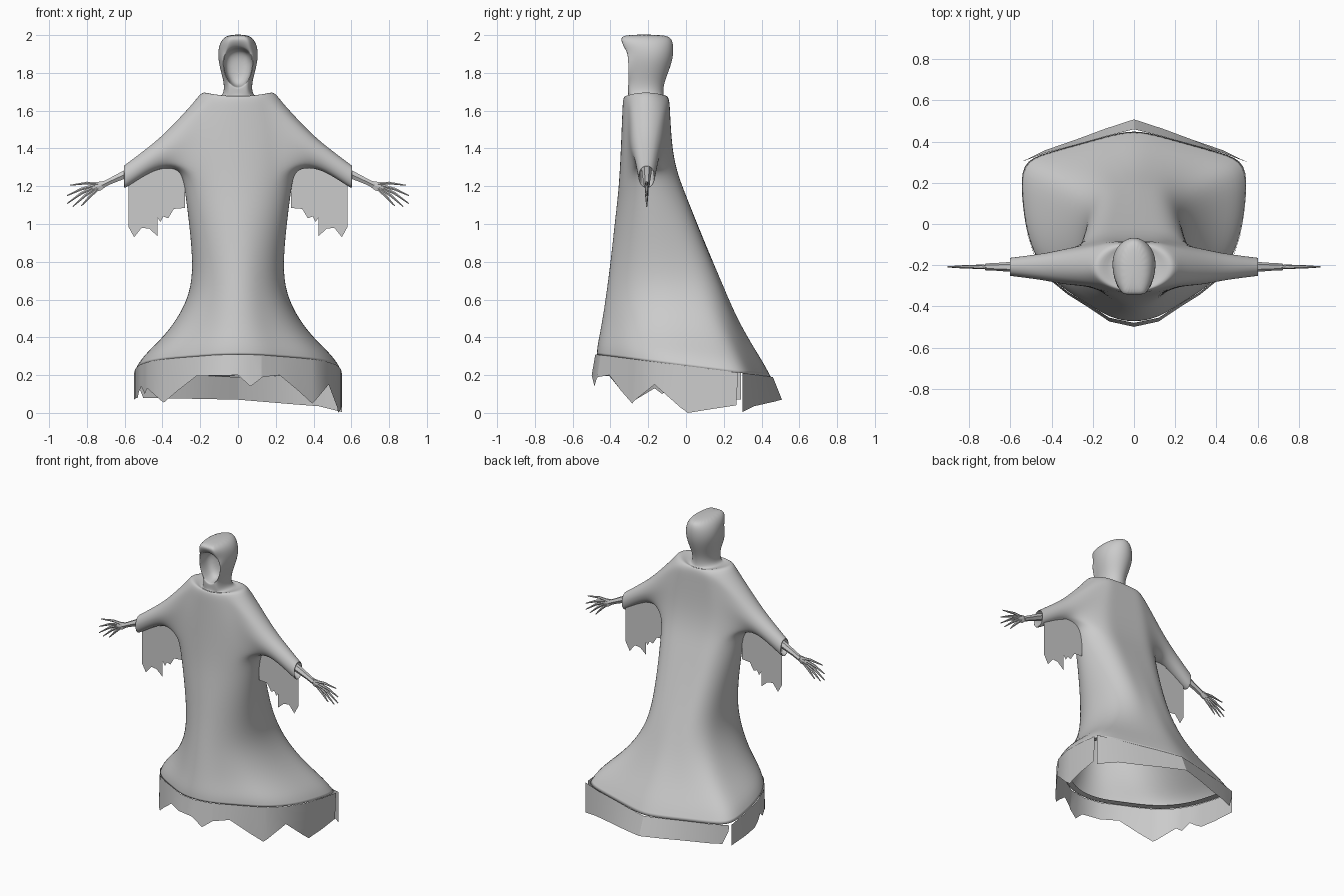
import bpy, bmesh, math

if "Cube" in bpy.data.objects:
    bpy.data.objects.remove(bpy.data.objects["Cube"])

grey = bpy.data.materials.new("cloth_grey")
grey.use_nodes = True
grey.diffuse_color = (0.6, 0.6, 0.6, 1)
grey.node_tree.nodes["Principled BSDF"].inputs["Base Color"].default_value = (0.6, 0.6, 0.6, 1)


def make_object(name, bm, smooth=False, levels=0):
    me = bpy.data.meshes.new(name)
    bm.to_mesh(me)
    bm.free()
    ob = bpy.data.objects.new(name, me)
    bpy.context.collection.objects.link(ob)
    me.materials.append(grey)
    for p in me.polygons:
        p.use_smooth = smooth
    if levels:
        mod = ob.modifiers.new("smooth_cloth", "SUBSURF")
        mod.levels = mod.render_levels = levels
    return ob


def skin(bm, a, b):
    """Bridge two closed rings of vertices."""
    n = len(a)
    for i in range(n):
        j = (i + 1) % n
        bm.faces.new((a[i], a[j], b[j], b[i]))


# Half outline of the hem, front to back
HEM = [(0, -.48), (.12, -.455), (.22, -.39), (.32, -.33), (.41, -.26), (.48, -.16), (.525, -.03),
       (.545, .13), (.55, .3), (.43, .345), (.28, .385), (.14, .425), (0, .46)]
HALF = len(HEM) - 1
N = 2 * HALF

# Robe and hood stations: height at front, drop to back, half width, front y, back y, hem shape share
STATIONS = [
    (.31, .12, .55, -.48, .46, 1), (.355, .09, .515, -.477, .42, .97), (.44, .06, .4, -.458, .345, .8),
    (.55, .03, .305, -.438, .265, .5), (.67, 0, .25, -.42, .2, .3), (.82, 0, .245, -.4, .135, .2),
    (1, 0, .262, -.38, .06, .1), (1.15, 0, .28, -.362, 0, 0), (1.265, 0, .297, -.353, -.045, 0),
    (1.38, 0, .3, -.347, -.07, 0), (1.5, 0, .285, -.342, -.08, 0), (1.6, 0, .245, -.338, -.085, 0),
    (1.66, 0, .22, -.335, -.088, 0), (1.712, 0, .19, -.325, -.1, 0), (1.668, 0, .11, -.312, -.11, 0),
    (1.685, 0, .077, -.305, -.12, 0), (1.74, 0, .073, -.308, -.118, 0), (1.81, 0, .092, -.312, -.09, 0),
    (1.87, 0, .106, -.315, -.07, 0), (1.925, 0, .106, -.322, -.064, 0), (1.975, 0, .09, -.348, -.07, 0),
    (2.004, 0, .05, -.335, -.1, 0)]
SHOULDER = 13
ARM_LOW, ARM_HIGH = 8, 12      # rings bounding the sleeve openings
FACE_LOW, FACE_HIGH = 16, 19   # rings bounding the face opening

bm = bmesh.new()
crease = bm.edges.layers.float.new("crease_edge")
rings = []
for r, (z, drop, w, yf, yb, share) in enumerate(STATIONS):
    ring = []
    for c in range(N):
        k = c if c <= HALF else N - c
        side = 1 if c <= HALF else -1
        hx, hy = HEM[k]
        angle = math.pi * k / HALF
        front = math.cos(angle)
        if r > SHOULDER + 1 and front > 0:    # hood is flatter in front
            front = min(1, front * 1.35)
        elif r < SHOULDER and front < 0:      # robe is flatter behind
            front = max(-1, front * 1.25)
        x = share * hx / .55 + (1 - share) * math.sin(angle)
        y = share * ((hy + .48) / .47 - 1) - (1 - share) * front
        t = (y + 1) / 2
        dip = .03 * math.cos(angle) ** 2 if r == SHOULDER else 0
        ring.append(bm.verts.new((side * w * x, yf + (yb - yf) * t, z - drop * t - dip)))
    rings.append(ring)

for r in range(len(rings) - 1):
    for c in range(N):
        d = (c + 1) % N
        k = c if c < HALF else N - 1 - c
        if ARM_LOW <= r < ARM_HIGH and 3 <= k < 9:
            continue
        if FACE_LOW <= r < FACE_HIGH and k < 3:
            continue
        bm.faces.new((rings[r][c], rings[r][d], rings[r + 1][d], rings[r + 1][c]))
bm.faces.new(rings[-1])

# Hem lip folded inwards, with a crisp edge
lip = [bm.verts.new((v.co.x * .92, v.co.y * .92, v.co.z + .005)) for v in rings[0]]
skin(bm, lip, rings[0])
for c in range(N):
    bm.edges.get((rings[0][c - 1], rings[0][c]))[crease] = 1

# Sleeves grown out of the side openings: x, lower z, upper z, half depth
SLEEVE = [(.335, 1.295, 1.535, .09), (.42, 1.295, 1.45, .07), (.51, 1.247, 1.38, .057),
          (.595, 1.19, 1.315, .046), (.605, 1.19, 1.31, .045), (.6, 1.2, 1.3, .036), (.5, 1.27, 1.36, .04)]
path = [(ARM_LOW, c) for c in range(3, 9)] + [(r, 9) for r in range(ARM_LOW, ARM_HIGH)]
path += [(ARM_HIGH, c) for c in range(9, 3, -1)] + [(r, 3) for r in range(ARM_HIGH, ARM_LOW, -1)]
for side in (1, -1):
    last = [rings[r][side * c % N] for r, c in path]
    for x, low, high, depth in SLEEVE:
        new = []
        for r, c in path:
            a = math.atan2((r - (ARM_LOW + ARM_HIGH) / 2) / 2, (c - 6) / 3)
            new.append(bm.verts.new((side * x, -.208 + depth * math.cos(a),
                                     (low + high) / 2 + (high - low) / 2 * math.sin(a))))
        skin(bm, last, new)
        last = new

# Hood opening: oval rim rolled in to a hollow face
rim = [(FACE_LOW, c) for c in range(-3, 3)] + [(r, 3) for r in range(FACE_LOW, FACE_HIGH)]
rim += [(FACE_HIGH, c) for c in range(3, -3, -1)] + [(r, -3) for r in range(FACE_HIGH, FACE_LOW, -1)]


def oval(r, c, scale):
    a = math.atan2((r - (FACE_LOW + FACE_HIGH) / 2) / 1.5, c / 3)
    return (.083 * scale * math.cos(a) * (1 + .2 * math.sin(a)), 1.828 + .112 * scale * math.sin(a))


last = [rings[r][c % N] for r, c in rim]
for v, (r, c) in zip(last, rim):
    v.co.x, v.co.z = oval(r, c, 1)
for scale, y in ((.94, -.305), (.9, -.26), (.78, -.225), (.35, -.21)):
    new = []
    for r, c in rim:
        x, z = oval(r, c, scale)
        new.append(bm.verts.new((x, y, z)))
    skin(bm, last, new)
    last = new
bm.faces.new(last)
bmesh.ops.recalc_face_normals(bm, faces=bm.faces)
make_object("hooded_robe", bm, True, 2)


# Torn strips hanging from the hem: position along the hem outline, height of the lower edge
def torn_strip(name, points):
    knots = []
    for (t0, z0), (t1, z1) in zip(points, points[1:]):
        corners = [t for t in range(math.floor(t0) + 1, math.ceil(t1))]
        knots += [(t, z0 + (z1 - z0) * (t - t0) / (t1 - t0)) for t in [t0] + corners]
    knots.append(points[-1])
    bm = bmesh.new()
    pairs = []
    for t, low in knots:
        s = abs(t) if t <= HALF else N - t
        side = 1 if 0 <= t <= HALF else -1
        i = min(int(s), HALF - 1)
        (x0, y0), (x1, y1) = HEM[i], HEM[i + 1]
        x, y = side * (x0 + (x1 - x0) * (s - i)), y0 + (y1 - y0) * (s - i)
        flare = .04 * y if y < 0 else max(0, y - .3) * .3
        pairs.append((bm.verts.new((x, y, .31 - (y + .48) * .1277)), bm.verts.new((x, y + flare, low))))
    for (a, b), (c, d) in zip(pairs, pairs[1:]):
        bm.faces.new((a, b, d, c))
    bpy.context.view_layer.objects.active = make_object(name, bm)
    bpy.ops.object.select_all(action="DESELECT")
    bpy.context.object.select_set(True)
    bpy.ops.object.shade_smooth_by_angle()


torn_strip("torn_hem_front", [
    (-7.95, .07), (-6.3, .08), (-5.7, .14), (-5.3, .1), (-5, .13), (-3.8, .055), (-2, .195), (0, .2),
    (.55, .14), (1.1, .19), (2, .2), (3.8, .05), (5, .15), (6.25, 0), (7.8, .04), (7.85, .19)])
torn_strip("torn_hem_back", [(8, .005), (9, .035), (12, .07), (15.6, .08), (15.9, .17)])

# Rags hanging below the sleeves, as flat sheets
RAGS = {
    "outer_rag": (-.176, [(.425, 1.32), (.5, 1.28), (.58, 1.23), (.58, .985), (.55, .93),
                          (.51, .98), (.47, .975), (.425, .935)]),
    "inner_rag": (-.17, [(.28, 1.33), (.35, 1.33), (.43, 1.32), (.43, 1.04), (.41, 1.01), (.395, 1.04),
                         (.37, 1.03), (.34, 1.08), (.28, 1.085)])}


# Bony arms and hands: tapered tubes through x, z, radius
def tube(name, side, points, y=-.208):
    cu = bpy.data.curves.new(name, "CURVE")
    cu.dimensions = "3D"
    cu.bevel_depth = 1
    cu.bevel_resolution = 1
    cu.use_fill_caps = True
    sp = cu.splines.new("POLY")
    sp.points.add(len(points) - 1)
    for p, (x, z, radius) in zip(sp.points, points):
        p.co = (side * x, y, z, 1)
        p.radius = radius
    cu.materials.append(grey)
    ob = bpy.data.objects.new(name, cu)
    bpy.context.collection.objects.link(ob)
    bpy.ops.object.select_all(action="DESELECT")
    ob.select_set(True)
    bpy.context.view_layer.objects.active = ob
    bpy.ops.object.convert(target="MESH")
    bpy.ops.object.shade_smooth_by_angle()
    return bpy.context.object


FINGERS = {
    "thumb": [(.74, 1.212, .01), (.8, 1.217, .008), (.89, 1.205, .003)],
    "index_finger": [(.755, 1.205, .01), (.83, 1.185, .008), (.905, 1.15, .003)],
    "middle_finger": [(.755, 1.198, .01), (.83, 1.162, .008), (.905, 1.108, .003)],
    "ring_finger": [(.75, 1.192, .01), (.81, 1.15, .008), (.875, 1.092, .003)],
    "little_finger": [(.74, 1.188, .01), (.785, 1.145, .008), (.83, 1.095, .003)]}

for side, label, shift in ((1, "left", 0), (-1, "right", -.035)):
    for name, (y, outline) in RAGS.items():
        bm = bmesh.new()
        bm.faces.new([bm.verts.new((side * x, y + shift, z)) for x, z in outline])
        make_object(f"{label}_{name}", bm)
    tube(f"{label}_forearm", side, [(.5, 1.3, .028), (.6, 1.262, .024), (.68, 1.225, .018), (.72, 1.205, .017)])
    palm = tube(f"{label}_palm", side, [(.7, 1.215, .016), (.735, 1.2, .028), (.765, 1.192, .026), (.785, 1.18, .014)], 0)
    palm.scale.y = .4
    palm.location.y = -.208
    for name, points in FINGERS.items():
        tube(f"{label}_{name}", side, points)
